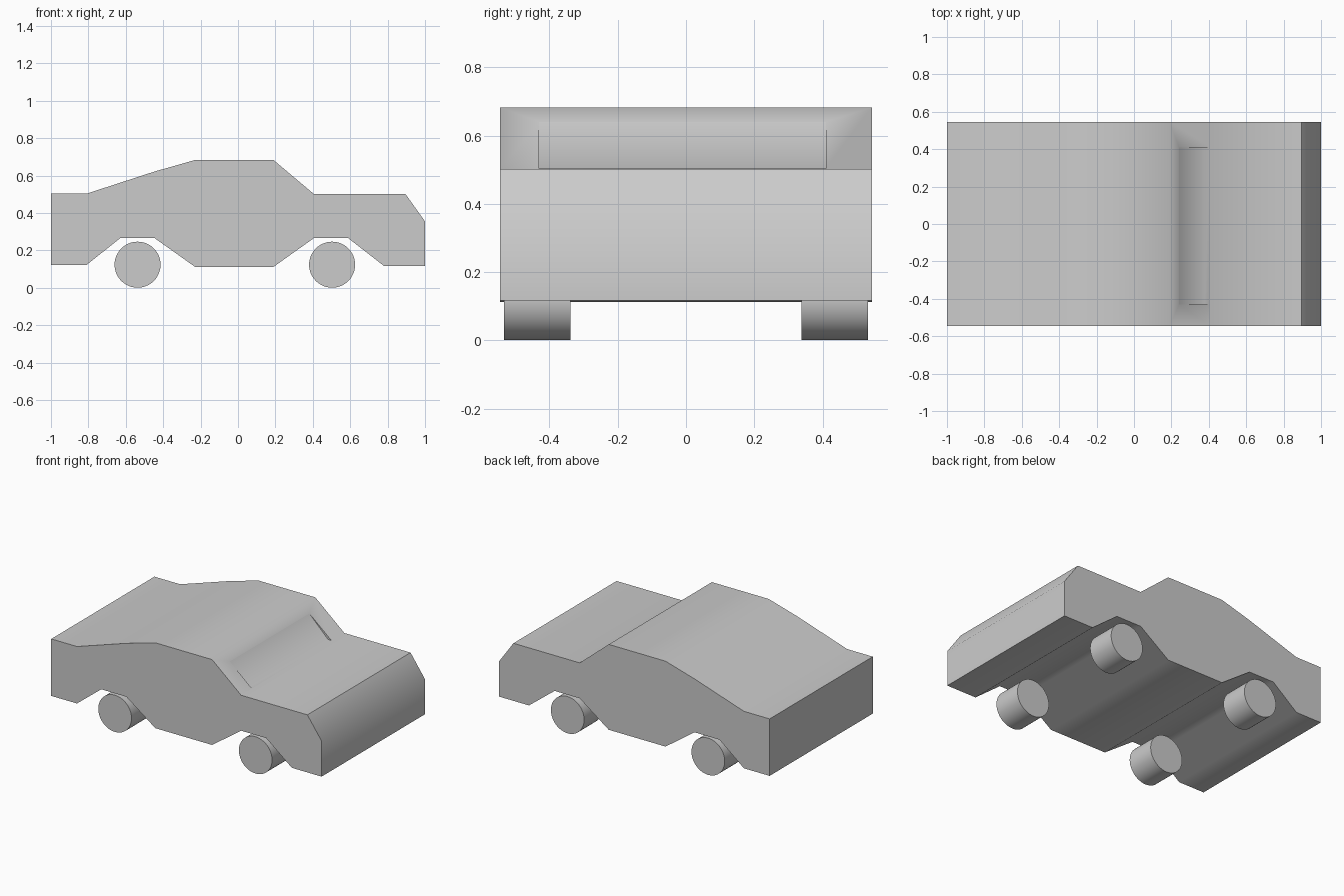
import bpy, bmesh, math

if "Cube" in bpy.data.objects:
    bpy.data.objects.remove(bpy.data.objects["Cube"])


def prism(name, profile, y0, y1):
    """Extrude a side (x, z) profile across the width."""
    bm = bmesh.new()
    face = bm.faces.new([bm.verts.new((x, y0, z)) for x, z in profile])
    ext = bmesh.ops.extrude_face_region(bm, geom=[face])
    moved = [v for v in ext["geom"] if isinstance(v, bmesh.types.BMVert)]
    bmesh.ops.translate(bm, verts=moved, vec=(0, y1 - y0, 0))
    bmesh.ops.recalc_face_normals(bm, faces=bm.faces)
    mesh = bpy.data.meshes.new(name)
    bm.to_mesh(mesh)
    bm.free()
    obj = bpy.data.objects.new(name, mesh)
    bpy.context.collection.objects.link(obj)
    return obj


def smooth(obj, degrees):
    bpy.ops.object.select_all(action='DESELECT')
    obj.select_set(True)
    bpy.context.view_layer.objects.active = obj
    bpy.ops.object.shade_smooth_by_angle(angle=math.radians(degrees))


# Car body: underside with wheel arches, then nose, hood, cabin and tail
body = prism("car_body", [
    (-1, 0.122), (-0.81, 0.122), (-0.63, 0.265), (-0.445, 0.265),
    (-0.23, 0.112), (0.19, 0.112), (0.405, 0.265), (0.59, 0.265),
    (0.78, 0.117), (1, 0.117), (1, 0.355), (0.895, 0.502),
    (0.405, 0.502), (0.19, 0.683), (-0.23, 0.683), (-0.445, 0.622),
    (-0.81, 0.503), (-1, 0.503)], -0.545, 0.545)

# Wedge-shaped windshield recess
cutter = prism("windshield_cutter", [
    (0.241, 0.64), (0.379, 0.503), (0.43, 0.503), (0.43, 0.64)], -0.43, 0.41)
cutter.hide_render = True
cut = body.modifiers.new("windshield_recess", 'BOOLEAN')
cut.operation = 'DIFFERENCE'
cut.solver = 'EXACT'
cut.object = cutter
bpy.context.view_layer.objects.active = body
bpy.ops.object.modifier_apply(modifier=cut.name)
bpy.data.objects.remove(cutter)
smooth(body, 45)

# Four wheels
for end, x in (("rear", -0.537), ("front", 0.503)):
    for side, s in (("right", -1), ("left", 1)):
        bpy.ops.mesh.primitive_cylinder_add(
            vertices=48, radius=0.123, depth=0.195,
            location=(x, s * 0.436, 0.1235), rotation=(math.pi / 2, 0, 0))
        wheel = bpy.context.object
        wheel.name = f"{end}_{side}_wheel"
        smooth(wheel, 40)
